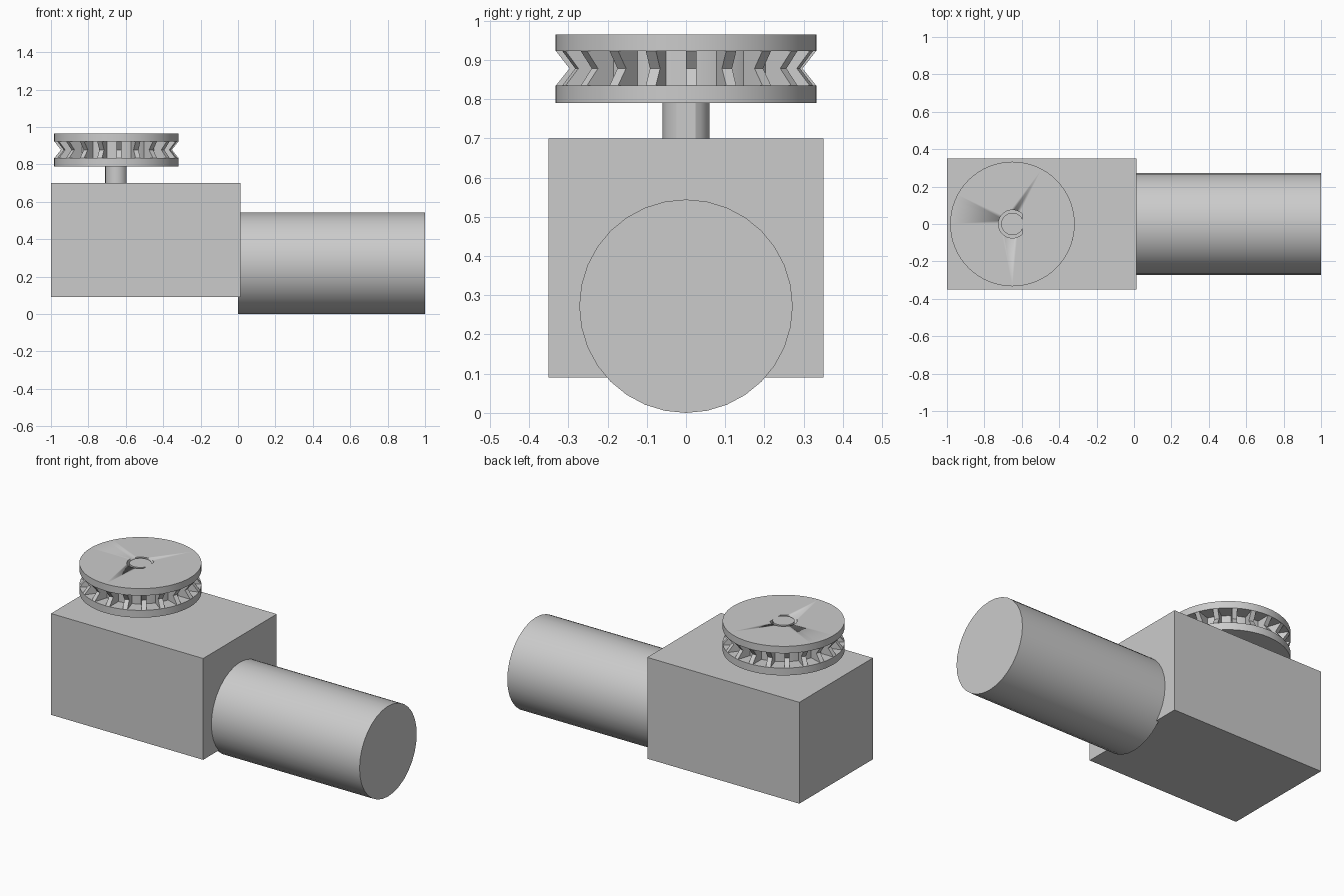
import bpy
import bmesh
from math import acos, cos, sin, pi, radians
from mathutils import Matrix, Vector

cube = bpy.data.objects.get("Cube")
if cube:
    bpy.data.objects.remove(cube, do_unlink=True)

grey = bpy.data.materials.new("light grey")
grey.use_nodes = True
COLOUR = (0.6, 0.6, 0.6, 1)
grey.diffuse_color = COLOUR
grey.node_tree.nodes["Principled BSDF"].inputs["Base Color"].default_value = COLOUR

AXIS_X = -0.65      # pulley axis
FLAT = 0.055        # distance of the shaft flat from the axis
TEETH = 20


def finish(bm, name, smooth=True):
    bmesh.ops.recalc_face_normals(bm, faces=bm.faces)
    mesh = bpy.data.meshes.new(name)
    bm.to_mesh(mesh)
    bm.free()
    mesh.materials.append(grey)
    obj = bpy.data.objects.new(name, mesh)
    bpy.context.collection.objects.link(obj)
    if smooth:
        bpy.ops.object.select_all(action='DESELECT')
        obj.select_set(True)
        bpy.context.view_layer.objects.active = obj
        bpy.ops.object.shade_smooth_by_angle(angle=radians(30))
    return obj


def extrude(bm, points, offset):
    """Closed prism from a polygon and an extrusion vector."""
    face = bm.faces.new([bm.verts.new(p) for p in points])
    moved = bmesh.ops.extrude_face_region(bm, geom=[face], use_keep_orig=True)
    verts = [v for v in moved["geom"] if isinstance(v, bmesh.types.BMVert)]
    bmesh.ops.translate(bm, verts=verts, vec=offset)


def d_outline(radius, z, steps=20):
    """Circle cut by the flat on the +x side."""
    start = acos(FLAT / radius)
    angles = [start + (2 * pi - 2 * start) * i / steps for i in range(steps + 1)]
    return [(AXIS_X + radius * cos(a), radius * sin(a), z) for a in angles]


def d_prism(name, radius, z0, z1):
    bm = bmesh.new()
    extrude(bm, d_outline(radius, z0), Vector((0, 0, z1 - z0)))
    return finish(bm, name)


# Gearbox housing
bm = bmesh.new()
bmesh.ops.create_cube(bm, size=1, matrix=Matrix.Translation((-0.4935, 0, 0.395))
                      @ Matrix.Diagonal((1.013, 0.7, 0.61, 1)))
finish(bm, "gearbox", smooth=False)

# Motor barrel lying along x
bm = bmesh.new()
bmesh.ops.create_cone(bm, cap_ends=True, segments=32, radius1=0.272, radius2=0.272, depth=1,
                      matrix=Matrix.Translation((0.5, 0, 0.272)) @ Matrix.Rotation(pi / 2, 4, 'Y'))
finish(bm, "motor_barrel")

# Output shaft with a flat
d_prism("output_shaft", 0.06, 0.69, 0.965)

# Pulley body: two rims and a narrower core, turned from one profile
profile = [(0, 0.79), (0.333, 0.79), (0.333, 0.834), (0.25, 0.834),
           (0.25, 0.923), (0.333, 0.923), (0.333, 0.965), (0, 0.965)]
bm = bmesh.new()
verts = [bm.verts.new((r, 0, z)) for r, z in profile]
edges = [bm.edges.new(pair) for pair in zip(verts, verts[1:])]
bmesh.ops.spin(bm, geom=verts + edges, cent=(0, 0, 0), axis=(0, 0, 1),
               angle=2 * pi, steps=64, use_duplicate=False)
bmesh.ops.remove_doubles(bm, verts=bm.verts, dist=0.0001)
bmesh.ops.dissolve_limit(bm, angle_limit=radians(1), verts=bm.verts, edges=bm.edges)
bmesh.ops.translate(bm, verts=bm.verts, vec=(AXIS_X, 0, 0))
pulley = finish(bm, "pulley")

# Bore, slightly wider than the shaft but sharing its flat
cutter = d_prism("bore_cutter", 0.075, 0.75, 1.0)
bore = pulley.modifiers.new("bore", 'BOOLEAN')
bore.operation = 'DIFFERENCE'
bore.solver = 'EXACT'
bore.object = cutter
cutter.hide_render = True
cutter.hide_set(True)
cutter.display_type = 'WIRE'

# Notched teeth that form the V groove
tooth = [(0.24, 0.834), (0.332, 0.834), (0.297, 0.878), (0.332, 0.923), (0.24, 0.923)]
bm = bmesh.new()
for i in range(TEETH):
    a = 2 * pi * i / TEETH
    out, side = Vector((cos(a), sin(a), 0)), Vector((-sin(a), cos(a), 0))
    points = [Vector((AXIS_X, 0, z)) + out * r for r, z in tooth]
    extrude(bm, points, side * 0.027)
finish(bm, "pulley_teeth", smooth=False)
